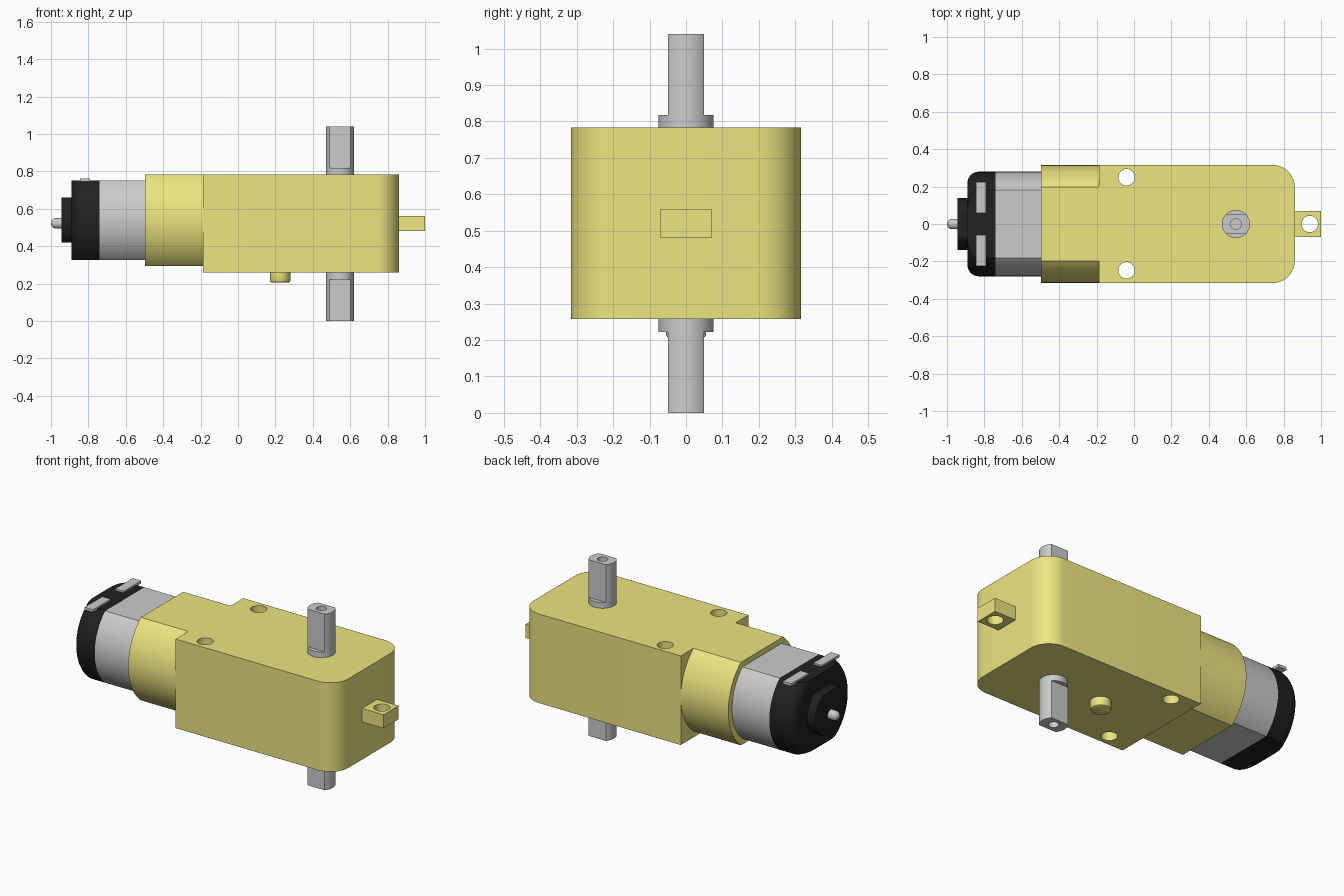
import bpy, bmesh, math
from mathutils import Vector

if "Cube" in bpy.data.objects:
    bpy.data.objects.remove(bpy.data.objects["Cube"])

SEG = 64
MOTOR_Z = 0.539


def material(name, rgb):
    m = bpy.data.materials.new(name)
    m.diffuse_color = (*rgb, 1)
    m.use_nodes = True
    m.node_tree.nodes["Principled BSDF"].inputs["Base Color"].default_value = m.diffuse_color
    return m


YELLOW = material("yellow_plastic", (0.84, 0.78, 0.22))
BLACK = material("black_plastic", (0.015, 0.015, 0.015))


def finish(name, bm, mat=None):
    bmesh.ops.recalc_face_normals(bm, faces=bm.faces)
    me = bpy.data.meshes.new(name)
    bm.to_mesh(me)
    bm.free()
    ob = bpy.data.objects.new(name, me)
    bpy.context.collection.objects.link(ob)
    if mat:
        me.materials.append(mat)
    return ob


def lathe(name, profile, centre, axis="Z", flat=None, mat=None):
    """Revolve (position, radius) points; flat trims both sides at that half width."""
    bm = bmesh.new()
    rings = []
    for a, r in profile:
        rings.append([bm.verts.new((r * math.cos(t), r * math.sin(t), a))
                      for t in (2 * math.pi * (i + 0.5) / SEG for i in range(SEG))])
    for p, q in zip(rings, rings[1:]):
        for i in range(SEG):
            j = (i + 1) % SEG
            bm.faces.new((p[i], p[j], q[j], q[i]))
    bm.faces.new(rings[0])
    bm.faces.new(rings[-1])
    if flat:
        for s in (1, -1):
            cut = bmesh.ops.bisect_plane(bm, geom=bm.verts[:] + bm.edges[:] + bm.faces[:],
                                         plane_co=(0, s * flat, 0), plane_no=(0, s, 0),
                                         clear_outer=True)["geom_cut"]
            edges = [e for e in cut if isinstance(e, bmesh.types.BMEdge)]
            bmesh.ops.contextual_create(bm, geom=edges)
    for v in bm.verts:
        x, y, z = v.co
        v.co = Vector((z, x, y) if axis == "X" else (x, y, z)) + Vector(centre)
    return finish(name, bm, mat)


def prism(name, outline, z0, z1, mat=None):
    bm = bmesh.new()
    face = bm.faces.new([bm.verts.new((x, y, z0)) for x, y in outline])
    top = bmesh.ops.extrude_face_region(bm, geom=[face])["geom"]
    bmesh.ops.translate(bm, vec=(0, 0, z1 - z0),
                        verts=[v for v in top if isinstance(v, bmesh.types.BMVert)])
    return finish(name, bm, mat)


def rect(x0, x1, y0, y1):
    return [(x0, y0), (x1, y0), (x1, y1), (x0, y1)]


def arc(cx, cy, r, a0, a1, n=10):
    return [(cx + r * math.cos(math.radians(a0 + (a1 - a0) * i / n)),
             cy + r * math.sin(math.radians(a0 + (a1 - a0) * i / n))) for i in range(n + 1)]


def drill(ob, x, y, r):
    cutter = lathe("hole_cutter", [(-0.2, r), (1.2, r)], (x, y, 0))
    cutter.hide_render = True
    mod = ob.modifiers.new("hole", "BOOLEAN")
    mod.operation, mod.solver, mod.object = "DIFFERENCE", "EXACT", cutter
    bpy.context.view_layer.objects.active = ob
    bpy.ops.object.modifier_apply(modifier=mod.name)
    bpy.data.objects.remove(cutter)


# Gearbox housing, rounded at the outer end, with two screw holes
W, R = 0.316, 0.12
outline = ([(-0.187, -W)] + arc(0.86 - R, -W + R, R, -90, 0)
           + arc(0.86 - R, W - R, R, 0, 90) + [(-0.187, W)])
housing = prism("gearbox_housing", outline, 0.258, 0.784, YELLOW)
for y in (-0.248, 0.25):
    drill(housing, -0.04, y, 0.044)

# Mounting tab with its hole
tab = prism("mounting_tab", rect(0.86, 1.0, -0.07, 0.07), 0.48, 0.56, YELLOW)
drill(tab, 0.94, 0, 0.044)

# Locating peg under the housing
lathe("locating_peg", [(0.205, 0.045), (0.209, 0.052), (0.216, 0.055), (0.258, 0.055)],
      (0.225, 0, 0), mat=YELLOW)

# Motor sleeve, motor can, end cap and boss: flattened cylinders along x
M = (0, 0, MOTOR_Z)
lathe("motor_sleeve", [(-0.497, 0.315), (-0.187, 0.315)], M, "X", 0.245, YELLOW)
lathe("motor_can", [(-0.74, 0.28), (-0.497, 0.28)], M, "X", 0.212)
lathe("motor_end_cap", arc(-0.83, 0.22, 0.06, 180, 90, 8) + [(-0.74, 0.28)],
      M, "X", 0.2121, BLACK)
lathe("end_cap_boss", [(-0.945, 0.14), (-0.89, 0.14)], M, "X", 0.12, BLACK)

# Rear tip of the motor shaft
lathe("motor_shaft_tip", arc(-0.972, 0.0, 0.028, 177, 90, 8) + [(-0.945, 0.028)],
      (0, 0, 0.522), "X")

# Electrical terminals
for side, s in (("left", -1), ("right", 1)):
    y0, y1 = sorted((s * 0.06, s * 0.225))
    prism(f"terminal_{side}", rect(-0.845, -0.79, y0, y1), 0.745, 0.761)

# Output axle: round middle and two flatted ends with blind holes
AX = (0.545, 0, 0)
lathe("axle_collar", [(0.222, 0.075), (0.818, 0.075)], AX)
for name, end, inner in (("axle_end_lower", 0, 0.222), ("axle_end_upper", 1.04, 0.818)):
    depth = end + (inner - end) * 0.7
    lathe(name, [(depth, 0.028), (end, 0.028), (end, 0.075), (inner, 0.075)], AX, flat=0.05)

# Smooth shading with crisp edges
bpy.ops.object.select_all(action="SELECT")
bpy.context.view_layer.objects.active = housing
bpy.ops.object.shade_smooth_by_angle(angle=math.radians(30))
